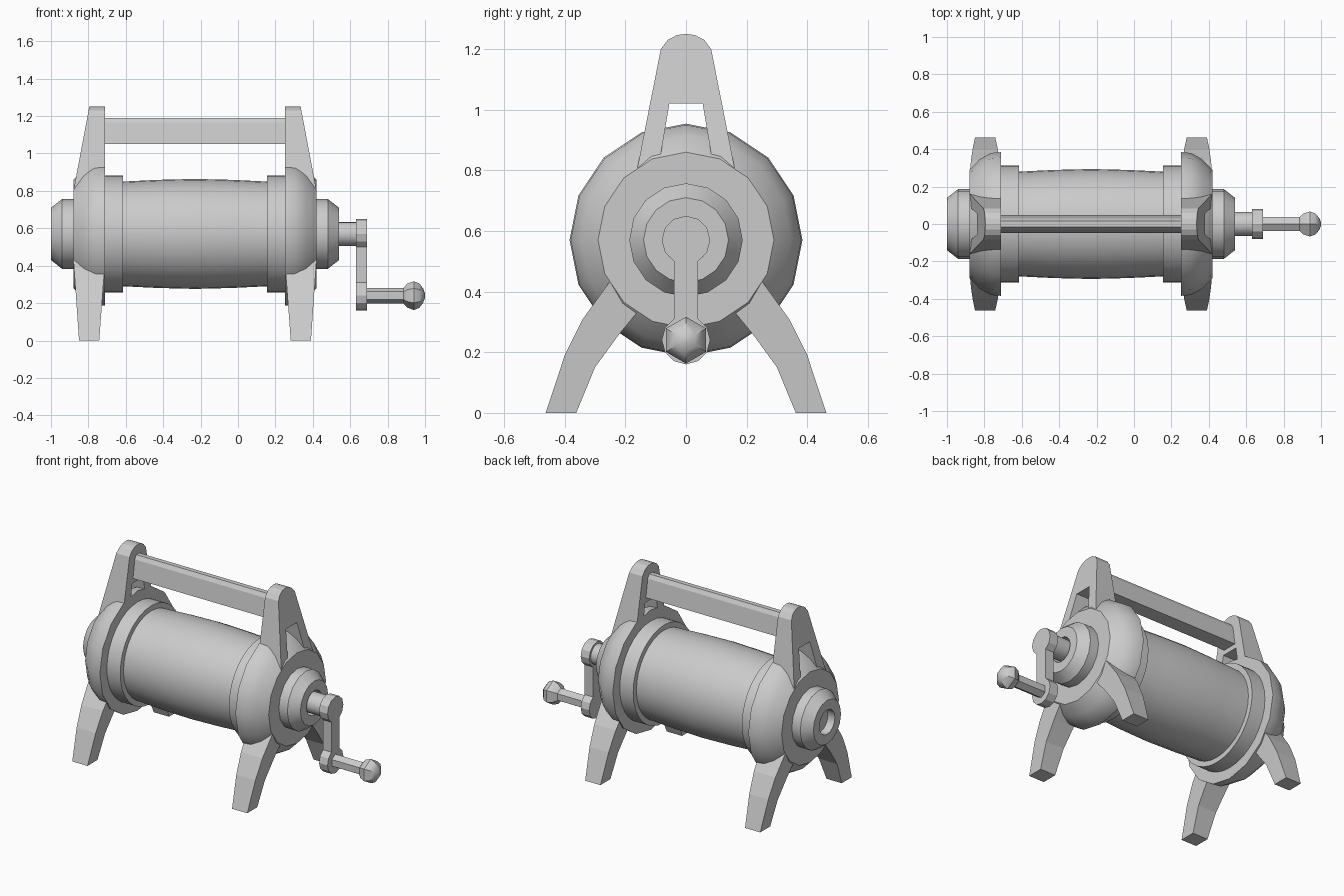
import bpy, bmesh
from math import sin, cos, pi, radians

if "Cube" in bpy.data.objects:
    bpy.data.objects.remove(bpy.data.objects["Cube"])

CX, CZ = -0.23, 0.57      # middle of the barrel
CRANK_Z = 0.24            # height of the crank grip


def finish(name, bm, loc, mirror=None, smooth=False):
    bmesh.ops.recalc_face_normals(bm, faces=bm.faces)
    me = bpy.data.meshes.new(name)
    bm.to_mesh(me)
    bm.free()
    ob = bpy.data.objects.new(name, me)
    bpy.context.collection.objects.link(ob)
    ob.location = loc
    if mirror:
        m = ob.modifiers.new("mirror", 'MIRROR')
        m.use_axis = mirror
        m.merge_threshold = 0.0005
    if smooth:
        bpy.ops.object.select_all(action='DESELECT')
        ob.select_set(True)
        bpy.context.view_layer.objects.active = ob
        bpy.ops.object.shade_smooth_by_angle(angle=radians(32))
    return ob


def lathe(name, profile, sides, loc, mirror=None):
    """Turn (x, radius) points around the x axis; ends are capped."""
    bm = bmesh.new()
    rings = [[bm.verts.new((x, r * sin(2 * pi * i / sides), r * cos(2 * pi * i / sides)))
              for i in range(sides)] for x, r in profile]
    for a, b in zip(rings, rings[1:]):
        for i in range(sides):
            j = (i + 1) % sides
            bm.faces.new((a[i], a[j], b[j], b[i]))
    bm.faces.new(rings[0])
    bm.faces.new(rings[-1])
    return finish(name, bm, loc, mirror, True)


def slab(name, outline, x_range, loc, mirror=None, open_centre=False):
    """Thicken a (y, z) outline along x; x_range(z) gives both sides."""
    bm = bmesh.new()
    lo = [bm.verts.new((x_range(z)[0], y, z - loc[2])) for y, z in outline]
    hi = [bm.verts.new((x_range(z)[1], y, z - loc[2])) for y, z in outline]
    bm.faces.new(lo)
    bm.faces.new(hi)
    n = len(outline)
    for i in range(n):
        j = (i + 1) % n
        if open_centre and outline[i][0] == 0 and outline[j][0] == 0:
            continue
        bm.faces.new((lo[i], lo[j], hi[j], hi[i]))
    return finish(name, bm, loc, mirror)


body = (CX, 0, CZ)
both_ends = (True, False, False)
four_way = (True, True, False)

# Bulging barrel with a collar and rounded cap at each end
lathe("barrel", [(-0.42, 0.28), (-0.385, 0.28), (-0.2, 0.289), (0, 0.294),
                 (0.2, 0.289), (0.385, 0.28), (0.42, 0.28)], 32, body)
lathe("collars", [(0.385, 0.313), (0.49, 0.313)], 32, body, both_ends)
lathe("end_caps", [(0.48, 0.384), (0.535, 0.38), (0.595, 0.346), (0.65, 0.29)],
      16, body, both_ends)

# Hubs with a recessed hole
lathe("hubs", [(0.64, 0.187), (0.71, 0.187), (0.77, 0.14), (0.77, 0.078), (0.72, 0.078)],
      16, body, both_ends)

# Curved legs, tapering to the feet
slab("legs", [(0.25, 0.435), (0.34, 0.31), (0.40, 0.19), (0.463, 0),
              (0.362, 0), (0.30, 0.15), (0.22, 0.26), (0.158, 0.335)],
     lambda z: (0.512 - 0.032 * z / 0.435, 0.62 + 0.03 * z / 0.435), body, four_way)

# Upright brackets with a window, leaning in towards the top
slab("handle_brackets", [(0, 1.25), (0.03, 1.246), (0.06, 1.23), (0.083, 1.20), (0.162, 0.80),
                         (0.092, 0.80), (0.055, 1.02), (0, 1.02)],
     lambda z: (0.48, 0.65 - 0.085 * (z - 0.80) / 0.45), body, four_way, True)

# Carrying bar
slab("carry_bar", [(-0.048, 1.05), (0.048, 1.05), (0.03, 1.165), (0.015, 1.19),
                   (-0.015, 1.19), (-0.03, 1.165)],
     lambda z: (-0.52, 0.52), body)

# Crank: shaft, flat arm with round ends, grip rod and knob
lathe("crank_shaft", [(0.45, 0.065), (0.64, 0.065)], 16, (0, 0, CZ))
crank = []
for cz, start in ((CZ, -60), (CRANK_Z, 120)):
    for k in range(11):
        a = radians(start + 30 * k)
        crank.append((0.08 * cos(a), cz + 0.08 * sin(a)))
slab("crank_arm", crank, lambda z: (0.63, 0.69), (0, 0, CZ))
lathe("crank_grip", [(0.68, 0.042), (0.90, 0.042)], 6, (0, 0, CRANK_Z))
lathe("crank_knob", [(0.885, 0.042), (0.905, 0.064), (0.94, 0.077), (0.97, 0.065),
                     (0.99, 0.038), (1.0, 0.012)], 6, (0, 0, CRANK_Z))
